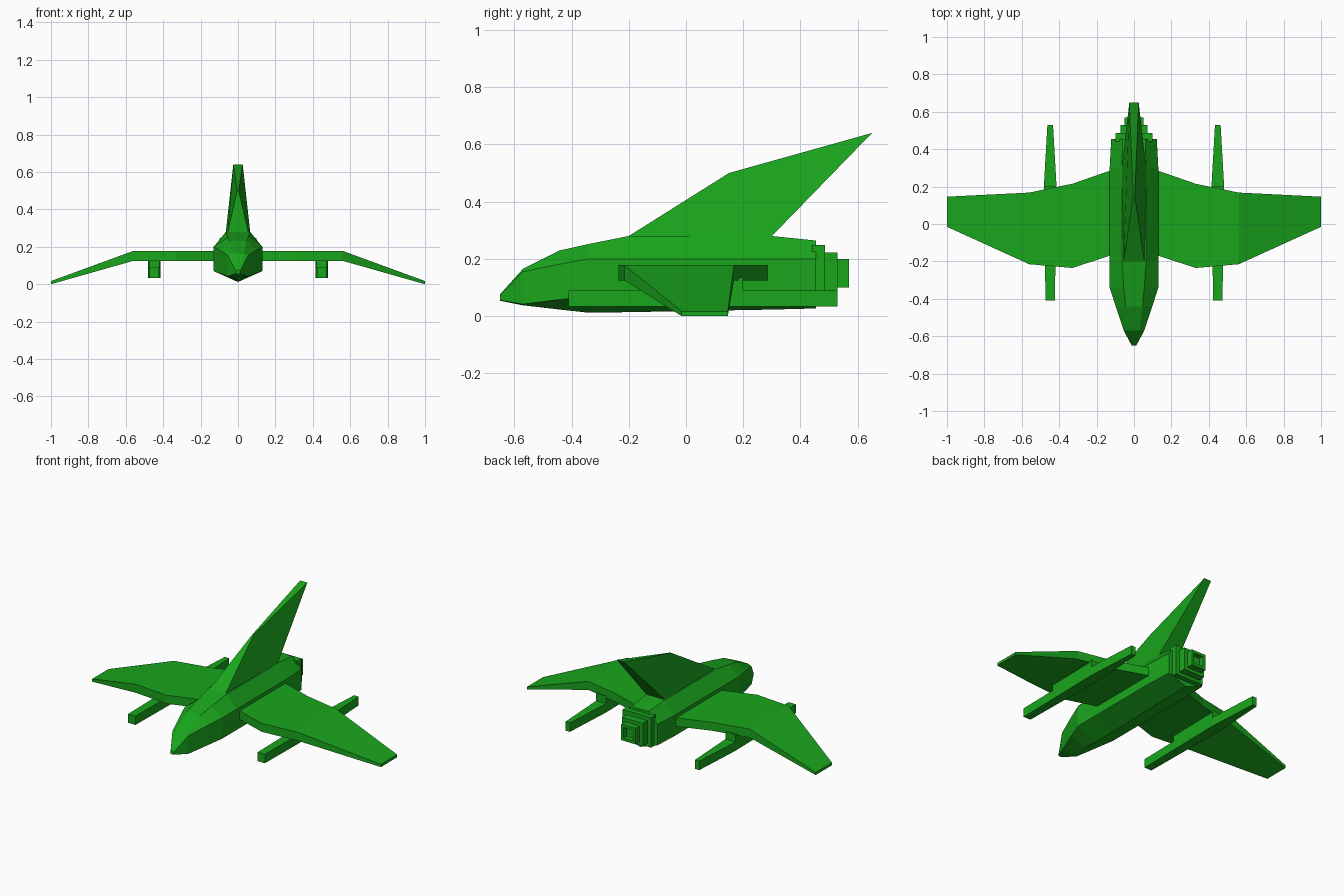
import bpy, bmesh

if "Cube" in bpy.data.objects:
    bpy.data.objects.remove(bpy.data.objects["Cube"])

green = bpy.data.materials.new("green_paint")
green.diffuse_color = (0.01, 0.38, 0.012, 1)
green.use_nodes = True
green.node_tree.nodes["Principled BSDF"].inputs["Base Color"].default_value = green.diffuse_color


def finish(name, bm):
    bmesh.ops.remove_doubles(bm, verts=bm.verts, dist=1e-5)
    bmesh.ops.recalc_face_normals(bm, faces=bm.faces)
    me = bpy.data.meshes.new(name)
    bm.to_mesh(me)
    bm.free()
    ob = bpy.data.objects.new(name, me)
    bpy.context.collection.objects.link(ob)
    me.materials.append(green)
    return ob


def loft(name, rings):
    """Skin a list of equal-length point rings and cap both ends."""
    bm = bmesh.new()
    rows = [[bm.verts.new(p) for p in r] for r in rings]
    n = len(rows[0])
    for a, b in zip(rows, rows[1:]):
        for i in range(n):
            j = (i + 1) % n
            bm.faces.new((a[i], a[j], b[j], b[i]))
    bm.faces.new(rows[0])
    bm.faces.new(rows[-1])
    return finish(name, bm)


def box_ring_y(y, x0, x1, z0, z1):
    return [(x0, y, z0), (x1, y, z0), (x1, y, z1), (x0, y, z1)]


def mirror_x(ob):
    mod = ob.modifiers.new("mirror", 'MIRROR')
    mod.use_clip = False
    mod.use_mirror_merge = False


# Fuselage sections: y, keel z, side half-width, lower z, upper z, top half-width, top z
sections = [
    (-0.65, 0.054, 0.012, 0.056, 0.072, 0.008, 0.076),
    (-0.57, 0.038, 0.055, 0.042, 0.155, 0.030, 0.165),
    (-0.44, 0.023, 0.098, 0.058, 0.182, 0.045, 0.230),
    (-0.34, 0.012, 0.130, 0.070, 0.200, 0.055, 0.252),
    (-0.20, 0.014, 0.130, 0.070, 0.200, 0.065, 0.280),
    (0.30, 0.023, 0.130, 0.070, 0.200, 0.065, 0.280),
    (0.455, 0.027, 0.122, 0.070, 0.200, 0.060, 0.264),
]
loft("fuselage", [
    [(0, y, k), (w, y, lo), (w, y, up), (t, y, top),
     (-t, y, top), (-w, y, up), (-w, y, lo)]
    for y, k, w, lo, up, t, top in sections])

# Stepped exhaust with a recessed end
loft("exhaust_collar", [box_ring_y(y, -0.098, 0.098, 0.06, 0.248) for y in (0.44, 0.486)])
loft("exhaust_step", [box_ring_y(y, -0.072, 0.072, 0.08, 0.222) for y in (0.44, 0.53)])
loft("exhaust_nozzle", [
    box_ring_y(0.44, -0.05, 0.05, 0.10, 0.20),
    box_ring_y(0.57, -0.05, 0.05, 0.10, 0.20),
    box_ring_y(0.57, -0.033, 0.033, 0.117, 0.183),
    box_ring_y(0.54, -0.033, 0.033, 0.117, 0.183)])

# Swept tail fin: y, z, half-width at each corner, root sunk into the body
fin = [(-0.26, 0.24, 0.06), (-0.20, 0.28, 0.055), (0.15, 0.50, 0.004),
       (0.65, 0.64, 0.025), (0.30, 0.28, 0.065), (0.30, 0.24, 0.065)]
loft("tail_fin", [[(s * w, y, z) for y, z, w in fin] for s in (-1, 1)])

# Wings: x, front y, back y, bottom z, top z
wing_stations = [
    (0.10, -0.16, 0.295, 0.125, 0.178),
    (0.33, -0.235, 0.215, 0.125, 0.178),
    (0.56, -0.215, 0.168, 0.125, 0.178),
    (1.00, -0.015, 0.146, 0.0, 0.017),
]
mirror_x(loft("wing", [
    [(x, a, lo), (x, b, lo), (x, b, up), (x, a, up)]
    for x, a, b, lo, up in wing_stations]))

# Underwing stores: y, half-width
store = [(-0.41, 0.025), (0.20, 0.034), (0.53, 0.015)]
mirror_x(loft("wing_store", [
    box_ring_y(y, 0.448 - w, 0.448 + w, 0.034, 0.09) for y, w in store]))

# Pylons joining stores to wings
mirror_x(loft("pylon", [
    box_ring_y(y, 0.448 - w, 0.448 + w, 0.085, 0.135)
    for y, w in ((-0.15, 0.028), (0.20, 0.034))]))
